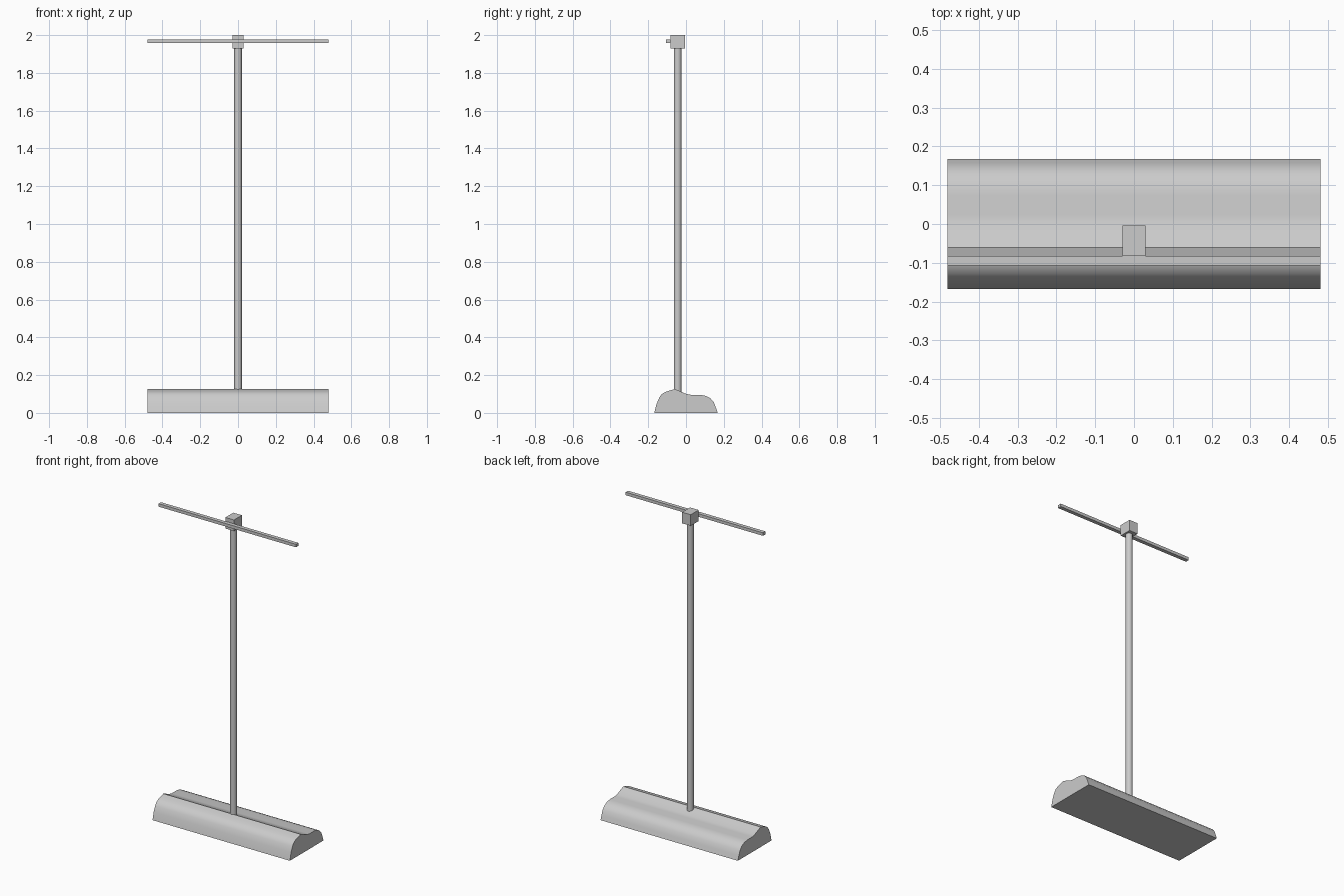
import bpy, bmesh

if "Cube" in bpy.data.objects:
    bpy.data.objects.remove(bpy.data.objects["Cube"])

HALF = 0.48      # half width of base and bar
POLE_Y = -0.044


def finish(name, bm, smooth=False):
    bmesh.ops.recalc_face_normals(bm, faces=bm.faces)
    mesh = bpy.data.meshes.new(name)
    bm.to_mesh(mesh)
    bm.free()
    ob = bpy.data.objects.new(name, mesh)
    bpy.context.collection.objects.link(ob)
    if smooth:
        bpy.ops.object.select_all(action='DESELECT')
        ob.select_set(True)
        bpy.context.view_layer.objects.active = ob
        bpy.ops.object.shade_smooth_by_angle(angle=0.6)
    return ob


def box(name, lo, hi):
    bm = bmesh.new()
    bmesh.ops.create_cube(bm, size=1)
    for v in bm.verts:
        v.co = [l + (c + 0.5) * (h - l) for c, l, h in zip(v.co, lo, hi)]
    return finish(name, bm)


# Base: rounded, ridged profile extruded along x
profile = [(-0.168, 0), (-0.156, 0.047), (-0.142, 0.08), (-0.128, 0.1),
           (-0.107, 0.112), (-0.084, 0.119), (-0.06, 0.126), (-0.03, 0.114),
           (0.0, 0.101), (0.025, 0.096), (0.075, 0.096), (0.105, 0.09),
           (0.128, 0.078), (0.147, 0.057), (0.158, 0.028), (0.168, 0)]
bm = bmesh.new()
face = bm.faces.new([bm.verts.new((-HALF, y, z)) for y, z in profile])
ext = bmesh.ops.extrude_face_region(bm, geom=[face], use_keep_orig=True)
moved = [g for g in ext["geom"] if isinstance(g, bmesh.types.BMVert)]
bmesh.ops.translate(bm, verts=moved, vec=(2 * HALF, 0, 0))
finish("base", bm, smooth=True)

# Upright pole
bm = bmesh.new()
bmesh.ops.create_cone(bm, cap_ends=True, segments=24, radius1=0.02, radius2=0.02,
                      depth=1.83)
bmesh.ops.translate(bm, verts=bm.verts, vec=(0, POLE_Y, 0.11 + 1.83 / 2))
finish("pole", bm, smooth=True)

# Top block and horizontal bar fixed to its front
box("top_block", (-0.03, -0.083, 1.93), (0.03, -0.004, 2.0))
box("cross_bar", (-HALF, -0.107, 1.957), (HALF, -0.083, 1.976))
